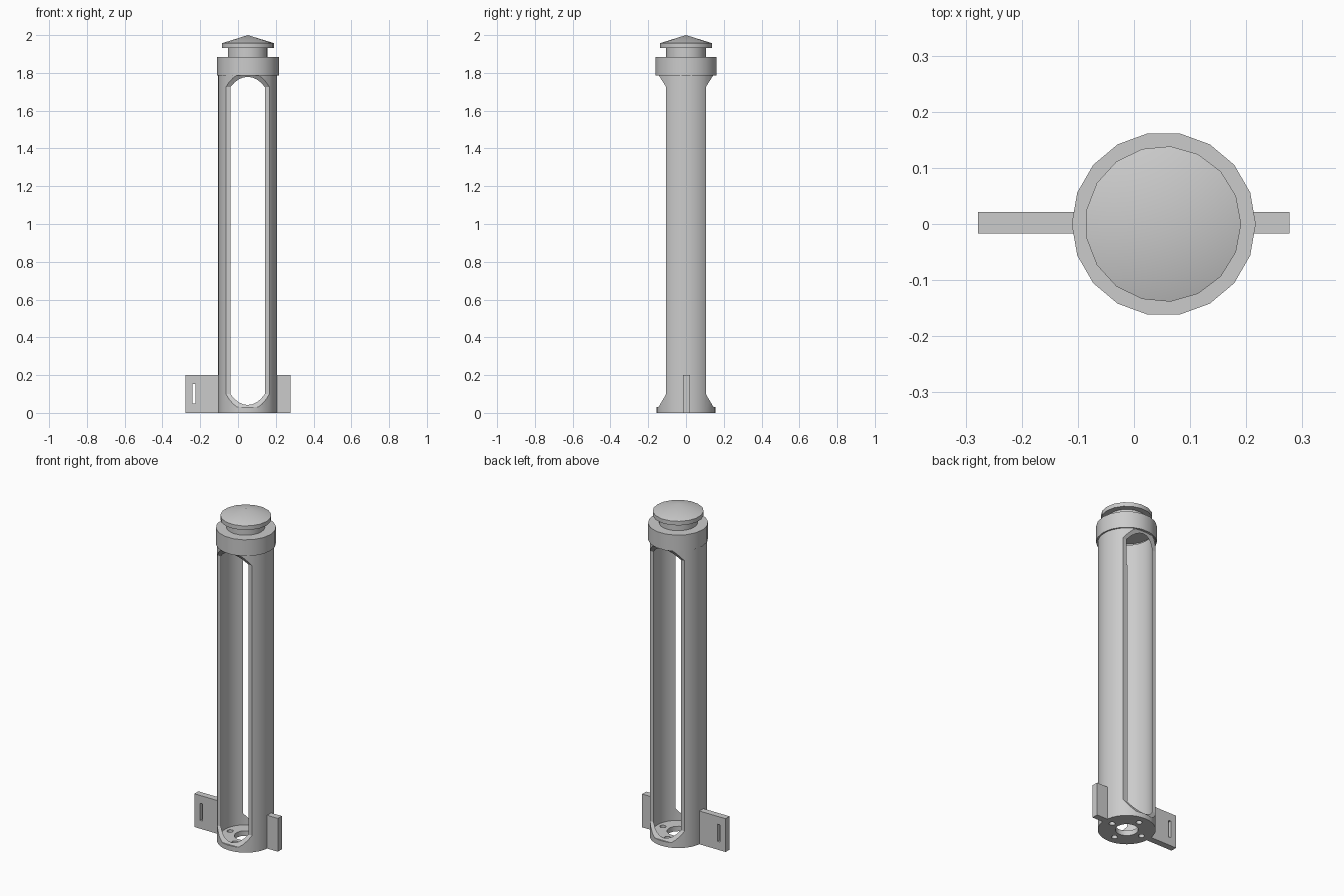
import bpy, bmesh, math

if "Cube" in bpy.data.objects:
    bpy.data.objects.remove(bpy.data.objects["Cube"])

CX = 0.051  # axis of the round parts

grey = bpy.data.materials.new("plain_grey")
grey.diffuse_color = (0.6, 0.6, 0.6, 1)
grey.use_nodes = True
grey.node_tree.nodes["Principled BSDF"].inputs["Base Color"].default_value = grey.diffuse_color


def add_object(name, bm):
    bmesh.ops.recalc_face_normals(bm, faces=bm.faces)
    mesh = bpy.data.meshes.new(name)
    bm.to_mesh(mesh)
    bm.free()
    mesh.materials.append(grey)
    ob = bpy.data.objects.new(name, mesh)
    bpy.context.collection.objects.link(ob)
    return ob


def revolve(name, profile, segs, cx=CX, cy=0.0):
    """Closed solid from (radius, z) points; radius 0 makes a pole."""
    bm = bmesh.new()
    rings = []
    for r, z in profile:
        if r == 0:
            rings.append([bm.verts.new((cx, cy, z))] * segs)
        else:
            rings.append([bm.verts.new((cx + r * math.cos(a), cy + r * math.sin(a), z))
                          for a in (2 * math.pi * i / segs for i in range(segs))])
    for a, b in zip(rings, rings[1:]):
        for i in range(segs):
            j = (i + 1) % segs
            bm.faces.new(list(dict.fromkeys((a[i], a[j], b[j], b[i]))))
    for ring, (r, z) in ((rings[0], profile[0]), (rings[-1], profile[-1])):
        if r:
            bm.faces.new(ring)
    return add_object(name, bm)


def prism(name, points, extent, axis):
    """Extrude a 2D outline along x or y; points are (other axis, z)."""
    bm = bmesh.new()
    lo, hi = extent
    place = (lambda p, t: (t, p[0], p[1])) if axis == "x" else (lambda p, t: (p[0], t, p[1]))
    a = [bm.verts.new(place(p, lo)) for p in points]
    b = [bm.verts.new(place(p, hi)) for p in points]
    bm.faces.new(a)
    bm.faces.new(b)
    for i in range(len(a)):
        j = (i + 1) % len(a)
        bm.faces.new((a[i], a[j], b[j], b[i]))
    return add_object(name, bm)


def rect(u0, u1, z0, z1):
    return [(u0, z0), (u1, z0), (u1, z1), (u0, z1)]


def cut(ob, cutters):
    for c in cutters:
        mod = ob.modifiers.new("cut", "BOOLEAN")
        mod.operation, mod.solver, mod.object = "DIFFERENCE", "EXACT", c
    bpy.context.view_layer.update()
    deps = bpy.context.evaluated_depsgraph_get()
    mesh = bpy.data.meshes.new_from_object(ob.evaluated_get(deps))
    ob.modifiers.clear()
    ob.data = mesh
    for c in cutters:
        bpy.data.objects.remove(c)


def smooth(ob, angle=30):
    bpy.ops.object.select_all(action="DESELECT")
    ob.select_set(True)
    bpy.context.view_layer.objects.active = ob
    bpy.ops.object.shade_smooth_by_angle(angle=math.radians(angle))


# Tube with floor, chamfered front and back windows, and floor holes
tube = revolve("tube_body", [(0.156, 0), (0.156, 1.85)], 36)
cutters = [revolve("bore", [(0.139, 0.03), (0.139, 1.95)], 36),
           revolve("centre_hole", [(0.062, -0.1), (0.062, 0.1)], 24)]
for s in (1, -1):
    window = [(0.3, 0.03), (0.146, 0.03), (0.105, 0.10),
              (0.105, 1.725), (0.146, 1.79), (0.3, 1.79)]
    cutters.append(prism("window", [(s * y, z) for y, z in window], (-0.4, 0.5), "x"))
for k in range(4):
    a = k * math.pi / 2
    cutters.append(revolve("screw_hole", [(0.017, -0.1), (0.017, 0.1)], 16,
                           CX + 0.103 * math.cos(a), 0.103 * math.sin(a)))
cut(tube, cutters)
smooth(tube)

# Hollow collar closing the top of the tube
collar = revolve("top_collar", [(0, 1.86), (0.150, 1.86), (0.150, 1.787), (0.164, 1.787),
                                (0.164, 1.885), (0, 1.885)], 18, 0.053)
smooth(collar)

# Neck and conical lid
neck = revolve("lid_neck", [(0.105, 1.88), (0.105, 1.94)], 24)
smooth(neck)
lid = revolve("cone_lid", [(0, 1.932), (0.139, 1.932), (0.139, 1.957), (0, 2.0)], 17, 0.052)
smooth(lid, 25)

# Mounting tabs at the foot, the long one slotted
long_tab = prism("long_tab", rect(-0.278, -0.095, 0, 0.2), (-0.017, 0.021), "y")
cut(long_tab, [prism("slot", rect(-0.241, -0.225, 0.05, 0.153), (-0.1, 0.1), "y")])
prism("short_tab", rect(0.197, 0.277, 0, 0.2), (-0.017, 0.021), "y")
